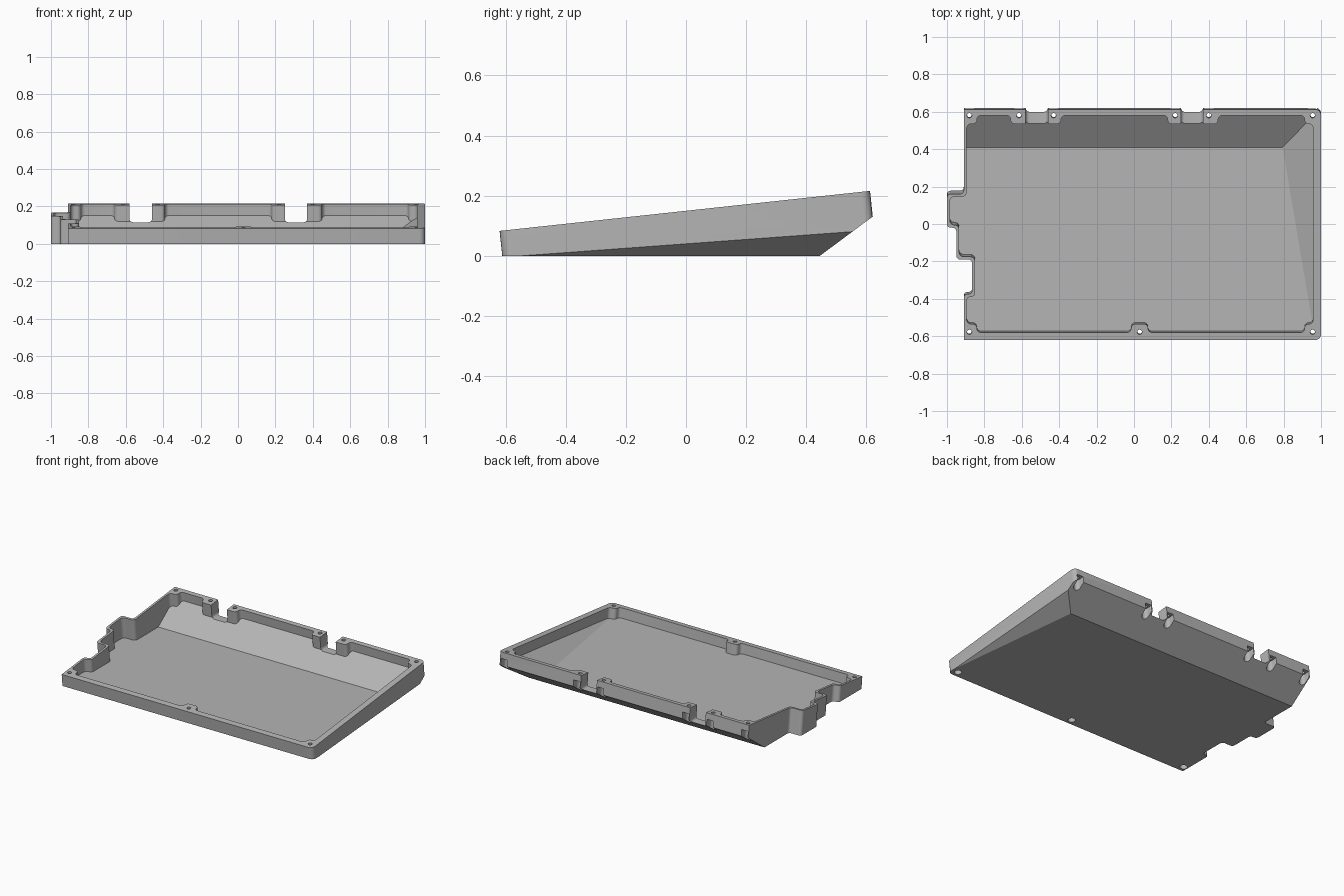
import bpy, bmesh, math
from mathutils import Vector

cube = bpy.data.objects.get("Cube")
if cube:
    bpy.data.objects.remove(cube, do_unlink=True)

grey = bpy.data.materials.new("plain grey")
grey.use_nodes = True
colour = (0.46, 0.46, 0.46, 1)
grey.diffuse_color = colour
grey.node_tree.nodes["Principled BSDF"].inputs["Base Color"].default_value = colour

TILT = 0.108
DOWN = Vector((0, TILT, -1))      # walls stand square to the tilted rim


def rim(x, y, depth=0.0):
    """Point at a depth below the tilted rim plane."""
    return Vector((x, y, 0.083 + TILT * (y + 0.62))) + DOWN * depth


def rounded(points, radius=0.02, steps=5):
    """Round the corners of a polygon; a third entry overrides the radius."""
    result = []
    for i, p in enumerate(points):
        here = Vector(p[:2])
        before = Vector(points[i - 1][:2]) - here
        after = Vector(points[(i + 1) % len(points)][:2]) - here
        r = p[2] if len(p) > 2 else radius
        r = min(r, before.length * 0.48, after.length * 0.48)
        if r == 0:
            result.append(here)
            continue
        a, b = here + before.normalized() * r, here + after.normalized() * r
        centre = a + b - here
        for k in range(steps + 1):
            t = k / steps * math.pi / 2
            result.append(centre + (a - centre) * math.cos(t) + (b - centre) * math.sin(t))
    return result


def solid(name, base, vector, planes=()):
    """Extrude a polygon, then keep what lies above each plane."""
    bm = bmesh.new()
    face = bm.faces.new([bm.verts.new(p) for p in base])
    made = bmesh.ops.extrude_face_region(bm, geom=[face], use_keep_orig=True)
    verts = [g for g in made["geom"] if isinstance(g, bmesh.types.BMVert)]
    bmesh.ops.translate(bm, verts=verts, vec=vector)
    for point, normal in planes:
        cut = bmesh.ops.bisect_plane(bm, geom=bm.verts[:] + bm.edges[:] + bm.faces[:],
                                     plane_co=point, plane_no=normal, clear_inner=True)
        edges = [g for g in cut["geom_cut"] if isinstance(g, bmesh.types.BMEdge)]
        bmesh.ops.contextual_create(bm, geom=edges)
    bmesh.ops.recalc_face_normals(bm, faces=bm.faces[:])
    mesh = bpy.data.meshes.new(name)
    bm.to_mesh(mesh)
    bm.free()
    obj = bpy.data.objects.new(name, mesh)
    bpy.context.collection.objects.link(obj)
    mesh.materials.append(grey)
    return obj


def subtract(target, cutter):
    cutter.hide_render = True
    mod = target.modifiers.new("cut", "BOOLEAN")
    mod.operation, mod.solver, mod.object = "DIFFERENCE", "EXACT", cutter
    bpy.context.view_layer.objects.active = target
    bpy.ops.object.modifier_apply(modifier=mod.name)
    bpy.data.objects.remove(cutter, do_unlink=True)


# Outer body: stepped left side, flat base, sloped back and right underside
outline = [(-0.91, -0.62, 0), (1, -0.62, 0.03), (1, 0.612, 0.03), (-0.91, 0.612, 0),
           (-0.91, 0.16), (-1, 0.16), (-1, -0.02), (-0.95, -0.02),
           (-0.95, -0.19), (-0.865, -0.19), (-0.865, -0.375), (-0.91, -0.375)]
case = solid("case_bottom", [rim(*p) for p in rounded(outline)], DOWN * 0.4, [
    ((0, 0, 0), (0, 0, 1)),
    ((0, 0.445, 0), (0, -0.743, 1)),
    ((1, -0.55, 0), (-0.65, -0.073, 1))])

# Cavity: its outline jogs around the screw posts
front, back, post = -0.58, 0.58, 0.045
inner = [(-0.895, front + post), (-0.84, front + post), (-0.84, front),
         (-0.015, front), (-0.015, front + post), (0.075, front + post), (0.075, front),
         (0.912, front), (0.912, front + post), (0.957, front + post),
         (0.957, back - post), (0.912, back - post), (0.912, back)]
for right, left in ((0.45, 0.18), (-0.39, -0.66)):
    inner += [(right, back), (right, back - post), (left, back - post), (left, back)]
inner += [(-0.84, back), (-0.84, back - post), (-0.895, back - post),
          (-0.895, 0.145), (-0.985, 0.145), (-0.985, -0.005), (-0.935, -0.005),
          (-0.935, -0.175), (-0.85, -0.175), (-0.85, -0.39), (-0.895, -0.39)]
cavity = solid("cavity", [rim(*p, -0.05) for p in rounded(inner, 0.025)], DOWN * 0.45, [
    ((0, 0, 0.02), (0, 0, 1)),
    ((0, 0.41, 0.02), (0, -0.743, 1)),
    ((0.957, -0.55, 0.02), (-0.65, -0.11, 1))])
subtract(case, cavity)

# Two connector openings through the back wall
for left, right in ((-0.58, -0.46), (0.25, 0.37)):
    profile = rounded([(left, 0.115), (right, 0.115), (right, 0.4, 0), (left, 0.4, 0)])
    subtract(case, solid("opening", [(x, 0.525, z) for x, z in profile], Vector((0, 0.2, 0))))


# Screw holes, with wide recesses below; the rear ones open to the back
def circle(x, y, r, start=0.0, sweep=2 * math.pi, count=16):
    return [(x + r * math.cos(start + sweep * k / count),
             y + r * math.sin(start + sweep * k / count)) for k in range(count)]


for x in (-0.88, -0.615, -0.43, 0.22, 0.40, 0.955):
    subtract(case, solid("screw_hole", [rim(*p, -0.02) for p in circle(x, 0.58, 0.013)], DOWN * 0.4))
    slot = circle(x, 0.578, 0.024, math.pi, math.pi) + [(x + 0.024, 0.578), (x + 0.024, 0.7), (x - 0.024, 0.7)]
    subtract(case, solid("screw_slot", [rim(*p, 0.042) for p in slot], DOWN * 0.3))
for x in (-0.88, 0.03, 0.955):
    subtract(case, solid("screw_hole", [rim(*p, -0.02) for p in circle(x, -0.578, 0.013)], DOWN * 0.4))
    subtract(case, solid("screw_recess", [rim(*p, 0.045) for p in circle(x, -0.578, 0.024)], DOWN * 0.2))

bpy.ops.object.select_all(action="DESELECT")
case.select_set(True)
bpy.context.view_layer.objects.active = case
bpy.ops.object.shade_smooth_by_angle(angle=math.radians(30))
